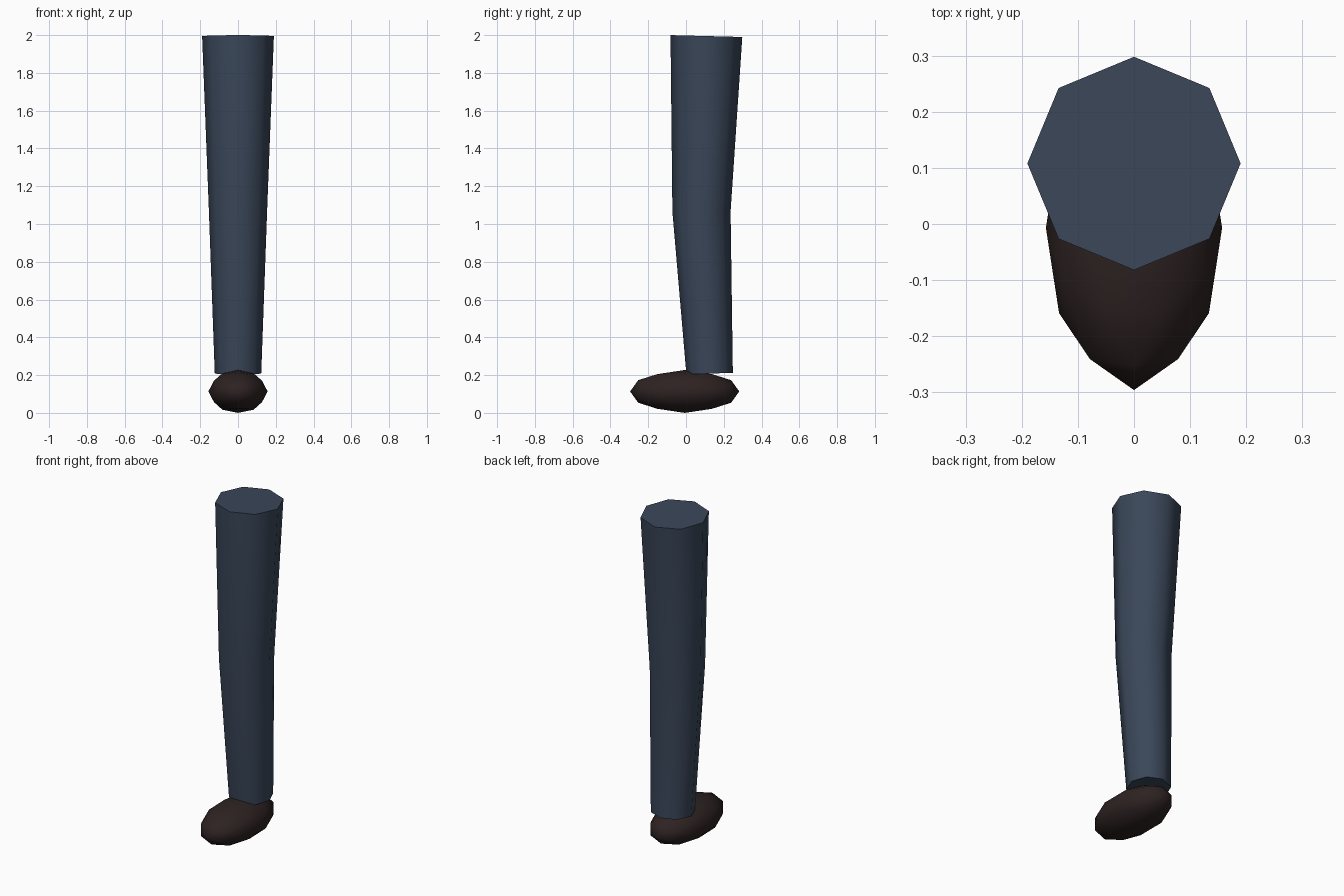
import bpy, bmesh, math
from mathutils import Vector

cube = bpy.data.objects.get("Cube")
if cube:
    bpy.data.objects.remove(cube, do_unlink=True)


def material(name, rgb):
    mat = bpy.data.materials.new(name)
    mat.use_nodes = True
    mat.diffuse_color = (*rgb, 1)
    mat.node_tree.nodes["Principled BSDF"].inputs["Base Color"].default_value = (*rgb, 1)
    return mat


def finish(bm, name, mat, angle):
    bmesh.ops.recalc_face_normals(bm, faces=bm.faces)
    mesh = bpy.data.meshes.new(name)
    bm.to_mesh(mesh)
    bm.free()
    mesh.materials.append(mat)
    obj = bpy.data.objects.new(name, mesh)
    bpy.context.collection.objects.link(obj)
    bpy.ops.object.select_all(action="DESELECT")
    obj.select_set(True)
    bpy.context.view_layer.objects.active = obj
    bpy.ops.object.shade_smooth_by_angle(angle=math.radians(angle))
    return obj


denim = material("dark blue cloth", (0.042, 0.062, 0.100))
leather = material("dark brown leather", (0.027, 0.016, 0.016))

# Trouser leg: eight-sided rings at ankle, knee and hip (y, z, radius, tilt)
SIDES = 8
bm = bmesh.new()
rings = []
for y, z, radius, tilt in [(0.125, 0.208, 0.123, 0.035),
                           (0.082, 1.065, 0.154, 0.0),
                           (0.108, 1.995, 0.19, -0.026)]:
    ring = []
    for i in range(SIDES):
        a = math.tau * i / SIDES
        dy = radius * math.sin(a)
        ring.append(bm.verts.new((radius * math.cos(a), y + dy, z + dy * tilt)))
    rings.append(ring)
for low, high in zip(rings, rings[1:]):
    for i in range(SIDES):
        j = (i + 1) % SIDES
        bm.faces.new((low[i], low[j], high[j], high[i]))
bm.faces.new(rings[0][::-1])
bm.faces.new(rings[-1])
finish(bm, "trouser_leg", denim, 60)

# Shoe: icosahedron divided once, rounded and stretched to an ellipsoid
golden = (1 + math.sqrt(5)) / 2
bm = bmesh.new()
for a in (-golden, golden):
    for b in (-1, 1):
        for co in ((a, b, 0), (0, a, b), (b, 0, a)):
            bm.verts.new(co)
bmesh.ops.convex_hull(bm, input=bm.verts)
bmesh.ops.subdivide_edges(bm, edges=bm.edges[:], cuts=1, use_grid_fill=True)
bmesh.ops.triangulate(bm, faces=bm.faces[:])
size = Vector((0.157, 0.289, 0.1135))
for v in bm.verts:
    v.co = v.co.normalized() * size + Vector((0, -0.007, size.z))
finish(bm, "shoe", leather, 180)
